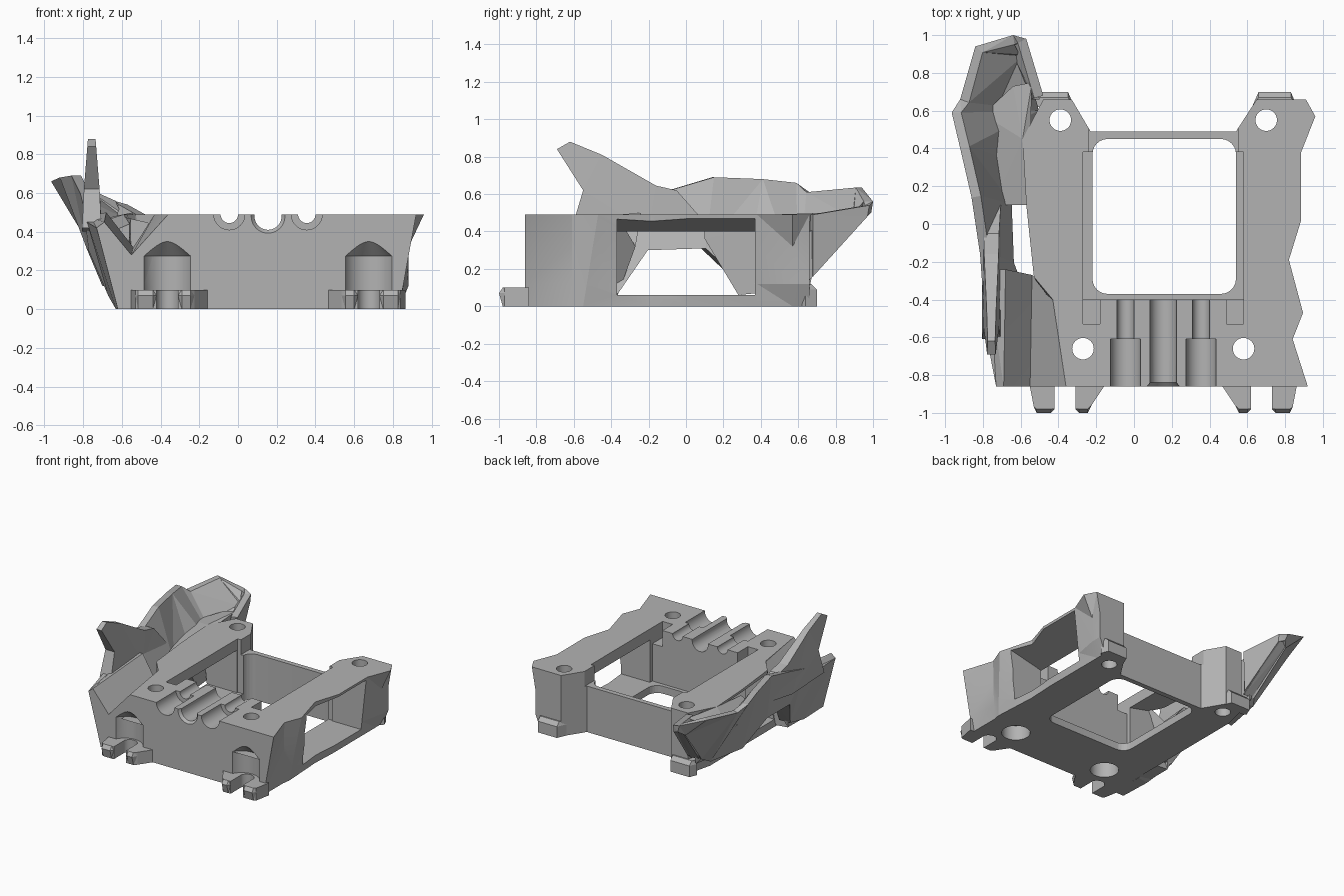
import bpy, bmesh, math
from mathutils import Vector, Matrix

cube = bpy.data.objects.get("Cube")
if cube:
    bpy.data.objects.remove(cube, do_unlink=True)

grey = bpy.data.materials.new("mid_grey")
grey.use_nodes = True
COLOUR = (0.45, 0.45, 0.45, 1)
grey.diffuse_color = COLOUR
grey.node_tree.nodes["Principled BSDF"].inputs["Base Color"].default_value = COLOUR

MID = 0.155          # symmetry line of the frame
DECK = 0.49          # top of the frame
FLOOR = 0.06


def finish(name, bm):
    bmesh.ops.recalc_face_normals(bm, faces=bm.faces)
    mesh = bpy.data.meshes.new(name)
    bm.to_mesh(mesh)
    bm.free()
    mesh.materials.append(grey)
    obj = bpy.data.objects.new(name, mesh)
    bpy.context.collection.objects.link(obj)
    return obj


def loft(name, rings, triangulate=True):
    """Skin equal rings of points and cap both ends."""
    bm = bmesh.new()
    rows = [[bm.verts.new(p) for p in ring] for ring in rings]
    n = len(rows[0])
    for a, b in zip(rows, rows[1:]):
        for i in range(n):
            j = (i + 1) % n
            bm.faces.new((a[i], a[j], b[j], b[i]))
    bm.faces.new(rows[0])
    bm.faces.new(rows[-1])
    if triangulate:
        bmesh.ops.triangulate(bm, faces=bm.faces)
    return finish(name, bm)


def prism(name, outline, axis, lo, hi):
    """Extrude an outline along one axis."""
    def ring(d):
        return [Vector(p[:axis] + (d,) + p[axis:]) for p in outline]
    return loft(name, [ring(lo), ring(hi)], False)


def box(name, x0, x1, y0, y1, z0, z1):
    return prism(name, [(x0, y0), (x1, y0), (x1, y1), (x0, y1)], 2, z0, z1)


def hull(name, points):
    bm = bmesh.new()
    for p in points:
        bm.verts.new(p)
    bmesh.ops.convex_hull(bm, input=bm.verts)
    bmesh.ops.delete(bm, geom=[v for v in bm.verts if not v.link_faces], context='VERTS')
    return finish(name, bm)


def rod(name, r0, r1, start, end):
    """Round cylinder or cone between two points."""
    a, b = Vector(start), Vector(end)
    bm = bmesh.new()
    turn = (b - a).to_track_quat('Z', 'Y').to_matrix().to_4x4()
    bmesh.ops.create_cone(bm, cap_ends=True, segments=40, radius1=r0, radius2=r1,
                          depth=(b - a).length, matrix=Matrix.Translation((a + b) / 2) @ turn)
    return finish(name, bm)


def carve(obj, cutters):
    for c in cutters:
        c.hide_render = True
        mod = obj.modifiers.new("cut", 'BOOLEAN')
        mod.operation, mod.solver, mod.object = 'DIFFERENCE', 'EXACT', c
    bpy.context.view_layer.update()
    done = obj.evaluated_get(bpy.context.evaluated_depsgraph_get())
    mesh = bpy.data.meshes.new_from_object(done)
    obj.modifiers.clear()
    obj.data = mesh
    for c in cutters:
        bpy.data.objects.remove(c, do_unlink=True)


def flip(x, side):
    return MID + side * x


# Main frame: irregular deck outline narrowing to a straighter base
deck = [(.92, -.86), (.84, -.61), (.895, -.47), (.82, -.19), (.885, .02), (.885, .38),
        (.96, .57), (.91, .66), (.65, .66), (.54, .49), (-.23, .49), (-.33, .66),
        (-.48, .66), (-.59, .45), (-.57, .1), (-.53, -.28), (-.43, -.4), (-.36, -.86)]
base = [(max(-.53, min(.83, x)), y) for x, y in deck]
base[2] = (.84, -.55)
base[-2:] = [(-.53, -.4), (-.53, -.86)]


def between(t):
    """Outline part way up, with the rear post kept upright."""
    return [(.88 if x > .9 and y > 0 else xb + (x - xb) * t, yb + (y - yb) * t)
            for (x, y), (xb, yb) in zip(deck, base)]


levels = ((base, 0), (between(.25), .12), (between(.65), .32), (deck, DECK))
frame = loft("frame", [[(x, y, z) for x, y in outline] for outline, z in levels])

cuts = [box("well", -.27, .58, -.40, .38, FLOOR, 1),
        box("rear_gap", -.24, .55, .37, 1, .37, 1)]

# Rounded opening through the floor
R = 0.08
arc = [(cx + R * math.cos(math.radians(q + s * 15)), cy + R * math.sin(math.radians(q + s * 15)))
       for cx, cy, q in ((.46, .37, 0), (-.14, .37, 90), (-.14, -.29, 180), (.46, -.29, 270))
       for s in range(7)]
cuts.append(prism("floor_opening", arc, 2, -.1, 1))

for side in (-1, 1):
    # Side windows leaving wedge-shaped rails above
    wedge = [(flip(u, side), z) for u, z in
             ((.38, FLOOR), (1.2, FLOOR), (1.2, .54), (.73, .47), (.38, .39))]
    cuts.append(prism("window", wedge, 1, -.37, .37))
    # Shallow inner slots, screw holes and their counterbores
    xa, xb = sorted((flip(.335, side), flip(.425, side)))
    cuts.append(box("slot", xa, xb, -.53, -.39, .36, 1))
    for u, y in ((.425, -.66), (.545, .55)):
        x = flip(u, side)
        cuts.append(rod("screw_hole", .057, .057, (x, y, -.1), (x, y, .7)))
        if y < 0:
            cuts.append(rod("counterbore", .105, .105, (x, y, -.1), (x, y, .12)))
    # Stepped channels across the front block
    x = flip(.2, side)
    cuts.append(rod("channel_wide", .08, .08, (x, -1, DECK), (x, -.61, DECK)))
    cuts.append(rod("channel_narrow", .045, .045, (x, -.7, DECK), (x, -.38, DECK)))

cuts.append(rod("middle_channel", .07, .07, (MID, -1, .48), (MID, -.38, .48)))
cuts.append(rod("channel_mouth", .1, .07, (MID, -.875, .48), (MID, -.84, .48)))


def bolt_pockets():
    """Cone-topped pockets and foot slots in the front wall."""
    out = []
    for side in (-1, 1):
        x = flip(.52, side)
        out += [rod("pocket", .134, .134, (x, -.92, .1), (x, -.92, .275)),
                rod("pocket_dome", .134, .004, (x, -.92, .275), (x, -.92, .405)),
                rod("foot_slot", .058, .058, (x, -.86, -.1), (x, -.86, .15))]
    return out


carve(frame, cuts + bolt_pockets())

# Grooved block joining the frame to the side shield at the front
front_ring = [(-.36, -.86, DECK), (-.55, -.86, .28), (-.69, -.86, .45),
              (-.73, -.86, .42), (-.62, -.86, 0), (-.4, -.86, 0)]
back_ring = [(-.43, -.37, DECK), (-.54, -.27, .32), (-.68, -.24, .5),
             (-.78, -.24, .48), (-.64, -.38, .02), (-.4, -.38, 0)]
shoulder = loft("front_shoulder", [front_ring, back_ring])
carve(shoulder, bolt_pockets())

# Forked feet at the front, low pads around the posts
for side, label in ((-1, "right"), (1, "left")):
    c = flip(.52, side)
    for toe, pts in (("outer", [(.055, -.84), (.055, -.98), (.075, -1), (.15, -1), (.165, -.97), (.19, -.84)]),
                     ("inner", [(-.055, -.84), (-.055, -.98), (-.075, -1), (-.12, -1), (-.14, -.96), (-.22, -.84)])):
        outline = [(c + side * u, y) for u, y in pts]
        top = [(x, max(y, -.98), .1) for x, y in outline]
        mid = [(x, y, .07) for x, y in outline]
        low = [(x, max(y, -.98), 0) for x, y in outline]
        loft(f"{label}_{toe}_toe", [low, mid, top])
    pad = [(flip(u, side), y) for u, y in ((.47, .62), (.505, .7), (.675, .7), (.7, .64), (.68, .62))]
    pad_top = [(x, min(y, .67), .12) for x, y in pad]
    loft(f"{label}_rear_pad", [[(x, y, 0) for x, y in pad], [(x, y, .09) for x, y in pad], pad_top])

# Side shield: bottom edge (x, y, z) and top edge (x, y, z) at each station
stations = [((-.62, -.86, 0), (-.73, -.86, .42)),
            ((-.63, -.6, 0), (-.78, -.6, .45)),
            ((-.67, -.37, .07), (-.8, -.37, .54)),
            ((-.77, -.22, .3), (-.815, -.16, .6)),
            ((-.78, .08, .31), (-.86, .14, .69)),
            ((-.7, .28, .12), (-.92, .4, .68)),
            ((-.64, .6, .12), (-.965, .59, .66)),
            ((-.6, .66, .15), (-.92, .66, .61)),
            ((-.66, .95, .47), (-.84, .94, .635)),
            ((-.62, .99, .5), (-.64, 1, .56)),
            ((-.57, .97, .48), (-.57, .98, .54)),
            ((-.49, .68, .16), (-.48, .68, DECK))]
rings = []
for i, (low, high) in enumerate(stations):
    ahead = Vector(stations[min(i + 1, len(stations) - 1)][1])
    behind = Vector(stations[max(i - 1, 0)][1])
    run = (ahead - behind).to_2d().normalized()
    inward = Vector((run.y, -run.x, 0)) * .05
    low, high = Vector(low), Vector(high)
    thick = 2.7 if 2 < i < 7 else 1.9
    rings.append([low, high, high + inward, low + inward * thick])
loft("side_shield", rings)

# Swept horn rising from the shield, thinning to its tip
horn = [(-.61, .42), (-.55, .62), (-.69, .84), (-.62, .88), (-.45, .81),
        (-.16, .645), (-.05, .62), (.1, .45), (-.2, .4)]
loft("horn", [[(-.755 + s * (.05 - .08 * max(0, z - .5)), y, z) for y, z in horn]
              for s in (-1, 1)])

# Webs joining the rear post to the shield and its pointed tail
hull("rear_shoulder", [(-.56, .1, .36), (-.56, .1, .44), (-.75, .1, .36), (-.56, .28, FLOOR),
                       (-.62, .28, .1), (-.55, .66, .1), (-.55, .64, DECK),
                       (-.59, .45, DECK), (-.8, .58, .42), (-.54, .75, .5), (-.64, .73, .48)])
hull("tail_web", [(-.5, .66, .14), (-.58, .66, .15), (-.5, .66, .4), (-.74, .66, .42),
                  (-.65, .95, .47), (-.58, .97, .49), (-.64, .97, .52)])

# Smooth the round bores while keeping edges crisp
for obj in (frame, shoulder):
    bpy.ops.object.select_all(action='DESELECT')
    obj.select_set(True)
    bpy.context.view_layer.objects.active = obj
    bpy.ops.object.shade_smooth_by_angle(angle=math.radians(12))
